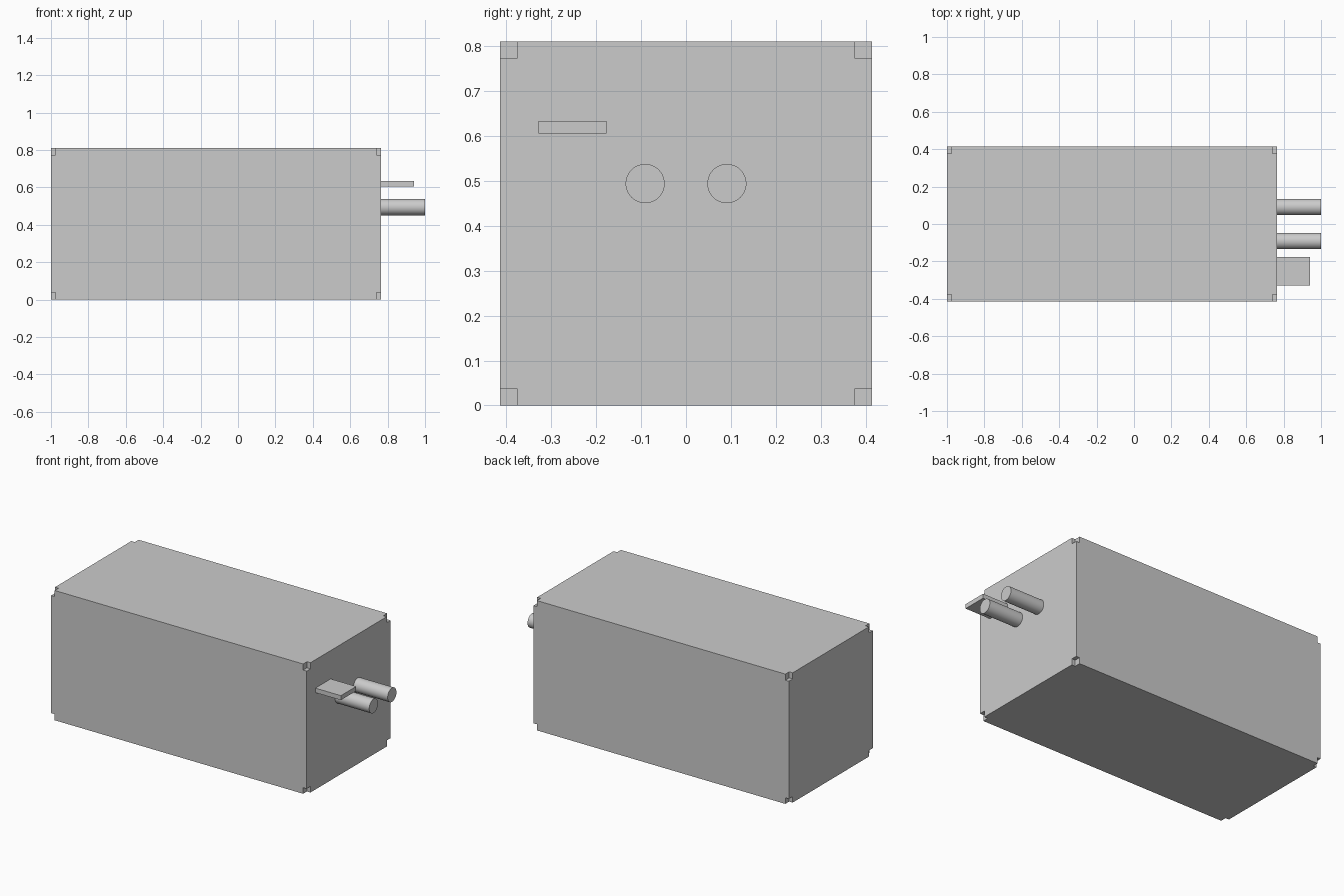
import bpy
import math
from itertools import product

if "Cube" in bpy.data.objects:
    bpy.data.objects.remove(bpy.data.objects["Cube"], do_unlink=True)

# One plain grey for the whole model
grey = bpy.data.materials.new("light_grey")
grey.use_nodes = True
colour = (0.6, 0.6, 0.6, 1)
grey.diffuse_color = colour
grey.node_tree.nodes["Principled BSDF"].inputs["Base Color"].default_value = colour


def box(name, low, high):
    centre = [(a + b) / 2 for a, b in zip(low, high)]
    bpy.ops.mesh.primitive_cube_add(size=1, location=centre)
    ob = bpy.context.object
    ob.name = name
    ob.scale = [b - a for a, b in zip(low, high)]
    bpy.ops.object.transform_apply(location=True, rotation=False, scale=True)
    ob.data.materials.append(grey)
    return ob


# Main casing
low, high = (-1, -0.414, 0), (0.764, 0.414, 0.81)
casing = box("casing", low, high)

# Small rectangular notch cut from each of the eight corners
notch, spare = (0.024, 0.038, 0.038), 0.02
for corner in product((0, 1), repeat=3):
    a = [h - n if c else l - spare for c, l, h, n in zip(corner, low, high, notch)]
    b = [h + spare if c else l + n for c, l, h, n in zip(corner, low, high, notch)]
    cutter = box("notch_cutter", a, b)
    cutter.hide_render = True
    cut = casing.modifiers.new("corner_notch", 'BOOLEAN')
    cut.operation = 'DIFFERENCE'
    cut.solver = 'EXACT'
    cut.object = cutter
    bpy.context.view_layer.objects.active = casing
    bpy.ops.object.modifier_apply(modifier=cut.name)
    bpy.data.objects.remove(cutter, do_unlink=True)

# Flat tab on the end face
box("flat_tab", (0.755, -0.328, 0.605), (0.94, -0.177, 0.633))

# Pair of round pipes on the end face
for name, y in (("front_pipe", -0.091), ("back_pipe", 0.091)):
    bpy.ops.mesh.primitive_cylinder_add(
        vertices=48, radius=0.0435, depth=0.245,
        location=(0.8775, y, 0.494), rotation=(0, math.pi / 2, 0))
    pipe = bpy.context.object
    pipe.name = name
    pipe.data.materials.append(grey)
    bpy.ops.object.shade_smooth_by_angle(angle=math.radians(30))
